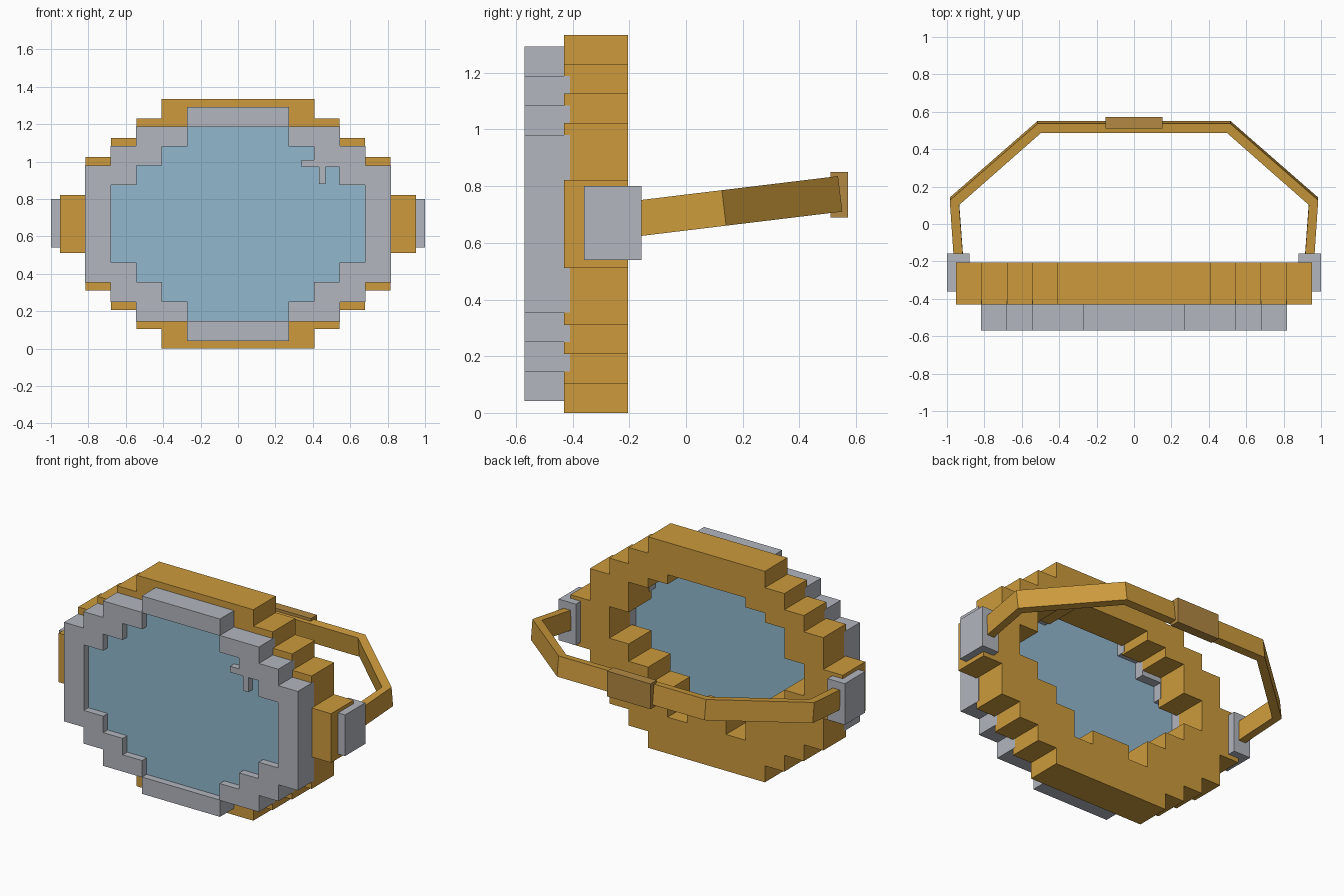
import bpy, bmesh, math
from mathutils import Vector, Matrix

if "Cube" in bpy.data.objects:
    bpy.data.objects.remove(bpy.data.objects["Cube"], do_unlink=True)


def material(name, rgb):
    linear = [((c / 255 + 0.055) / 1.055) ** 2.4 for c in rgb] + [1.0]
    mat = bpy.data.materials.new(name)
    mat.use_nodes = True
    mat.diffuse_color = linear
    mat.node_tree.nodes["Principled BSDF"].inputs["Base Color"].default_value = linear
    return mat


gold = material("gold rubber", (205, 155, 60))
grey = material("grey metal", (178, 182, 190))
blue = material("blue glass", (145, 184, 207))
brown = material("brown buckle", (178, 136, 66))

CX, CZ, MID = 0.136, 0.104, 0.667   # step width, step height, centre height


def link(name, mesh, mat):
    mesh.materials.clear()
    mesh.materials.append(mat)
    obj = bpy.data.objects.new(name, mesh)
    bpy.context.collection.objects.link(obj)
    return obj


def stairs(steps):
    """Turn (half width, height) steps into corner points."""
    pts = []
    for i, (w, z) in enumerate(steps):
        pts.append((w, z))
        if i + 1 < len(steps):
            pts.append((w, steps[i + 1][1]))
    return pts


def outline(top, bottom):
    side = stairs(top) + stairs(bottom)[::-1]
    return side + [(-x, z) for x, z in reversed(side)]


def even_outline(cells, grow=0.0):
    """Stepped outline that is the same above and below the middle."""
    top = [(w * CX + grow, MID + h * CZ + grow) for w, h in cells]
    bottom = [(w, 2 * MID - z) for w, z in top]
    return outline(top, bottom)


def plate(name, loops, y0, y1, mat):
    """Extrude outlines (first outer, then holes) from y0 to y1."""
    curve = bpy.data.curves.new(name, 'CURVE')
    curve.dimensions = '2D'
    curve.fill_mode = 'BOTH'
    curve.extrude = (y1 - y0) / 2
    for loop in loops:
        spline = curve.splines.new('POLY')
        spline.points.add(len(loop) - 1)
        for p, (x, z) in zip(spline.points, loop):
            p.co = (x, z, 0, 1)
        spline.use_cyclic_u = True
    temp = bpy.data.objects.new(name + " curve", curve)
    bpy.context.collection.objects.link(temp)
    bpy.context.view_layer.update()
    mesh = bpy.data.meshes.new_from_object(
        temp.evaluated_get(bpy.context.evaluated_depsgraph_get()))
    bpy.data.objects.remove(temp, do_unlink=True)
    mesh.transform(Matrix.Translation((0, (y0 + y1) / 2, 0)) @ Matrix.Rotation(math.pi / 2, 4, 'X'))
    for poly in mesh.polygons:
        poly.use_smooth = False
    return link(name, mesh, mat)


def box(name, lo, hi, mat):
    bm = bmesh.new()
    bmesh.ops.create_cube(bm, size=1)
    lo, hi = Vector(lo), Vector(hi)
    for v in bm.verts:
        v.co = (lo + hi) / 2 + v.co * (hi - lo)
    mesh = bpy.data.meshes.new(name)
    bm.to_mesh(mesh)
    bm.free()
    return link(name, mesh, mat)


# Rubber skirt, with a face opening that has a nose rest at the bottom
skirt = even_outline([(3, 6.41), (4, 5.41), (5, 4.42), (6, 3.43), (7, 1.49)])
opening = outline(
    [(2 * CX, 1.13), (3 * CX, 1.07), (4 * CX, 1.01), (5 * CX, 0.82)],
    [(CX, 0.32), (2 * CX, 0.23), (3 * CX, 0.40), (4 * CX, 0.51), (5 * CX, 0.62)])
plate("rubber_skirt", [skirt, opening], -0.43, -0.205, gold)

# Metal frame and the pane set into it
rim = even_outline([(2, 6), (4, 5), (5, 4), (6, 3)], 0.001)
pane = [(2, 5), (3, 4), (4, 3), (5, 2)]
plate("metal_frame", [rim, even_outline(pane, -0.001)], -0.57, -0.41, grey)
plate("glass_pane", [even_outline(pane)], -0.525, -0.47, blue)

# Small metal hooks on the upper left corner of the pane
box("hook_ledge", (0.34, -0.565, 0.972), (0.412, -0.50, 1.01), grey)
box("hook_bar", (0.40, -0.565, 0.972), (0.55, -0.50, 0.985), grey)
box("hook_drop", (0.432, -0.565, 0.88), (0.468, -0.50, 0.975), grey)

# Side clips
for side, sx in (("left", 1), ("right", -1)):
    xs = sorted((0.88 * sx, 1.0 * sx))
    box(side + "_clip", (xs[0], -0.36, 0.54), (xs[1], -0.157, 0.80), grey)

# Head strap: a bent band, tilted up towards the back
outer = [(0.963, -0.19), (0.985, 0.135), (0.515, 0.548)]
inner = [(0.913, -0.19), (0.935, 0.11), (0.497, 0.498)]


def both_sides(pts):
    return pts + [(-x, y) for x, y in reversed(pts)]


bm = bmesh.new()
rings = []
for (ox, oy), (ix, iy) in zip(both_sides(outer), both_sides(inner)):
    rings.append([bm.verts.new(c) for c in (
        (ox, oy, -0.063), (ox, oy, 0.063), (ix, iy, 0.063), (ix, iy, -0.063))])
for a, b in zip(rings, rings[1:]):
    for i in range(4):
        j = (i + 1) % 4
        bm.faces.new((a[i], a[j], b[j], b[i]))
bm.faces.new(rings[0])
bm.faces.new(rings[-1])
bmesh.ops.recalc_face_normals(bm, faces=bm.faces)
bm.transform(Matrix.Translation((0, 0, 0.707)) @ Matrix.Rotation(math.radians(6.9), 4, 'X'))
strap_mesh = bpy.data.meshes.new("head_strap")
bm.to_mesh(strap_mesh)
bm.free()
link("head_strap", strap_mesh, gold)

# Buckle at the back of the strap
box("strap_buckle", (-0.152, 0.51, 0.69), (0.152, 0.571, 0.85), brown)
